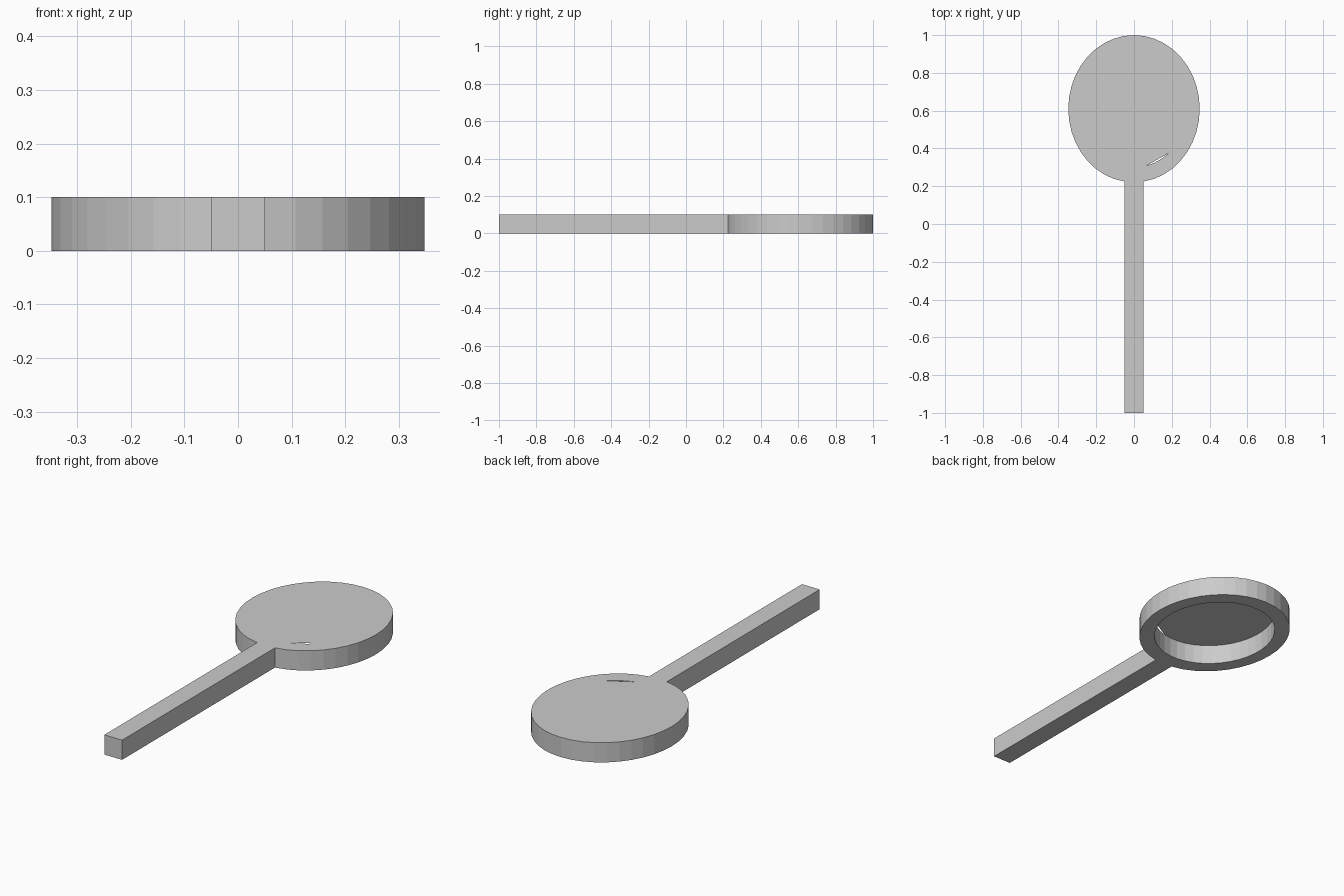
import bpy, bmesh
from math import cos, sin, radians

if "Cube" in bpy.data.objects:
    bpy.data.objects.remove(bpy.data.objects["Cube"])

CY = 0.61      # centre of the round head
H = 0.10       # thickness
N = 40         # sides of the head


def ellipse(rx, ry, start, count):
    step = 360 / N
    angles = [radians(start + i * step) for i in range(count)]
    return [(rx * cos(a), CY + ry * sin(a)) for a in angles]


def finish(name, bm):
    bmesh.ops.recalc_face_normals(bm, faces=bm.faces)
    mesh = bpy.data.meshes.new(name)
    bm.to_mesh(mesh)
    bm.free()
    obj = bpy.data.objects.new(name, mesh)
    bpy.context.collection.objects.link(obj)
    return obj


def add_loop(bm, points, z):
    verts = [bm.verts.new((x, y, z)) for x, y in points]
    return [bm.edges.new((v, verts[i - 1])) for i, v in enumerate(verts)]


# rim and handle: one outline with a hole, extruded upwards
outer = ellipse(0.348, 0.39, -81, N - 1)
outer[0] = (0.05, outer[0][1])
outer[-1] = (-0.05, outer[-1][1])
outer += [(-0.05, -1.0), (0.05, -1.0)]
inner = ellipse(0.28, 0.31, -49.5, N)

bm = bmesh.new()
edges = add_loop(bm, outer, 0) + add_loop(bm, inner, 0)
bmesh.ops.triangle_fill(bm, use_beauty=True, edges=edges)
bottom = bm.faces[:]
ret = bmesh.ops.extrude_face_region(bm, geom=bottom, use_keep_orig=True)
top_verts = [g for g in ret["geom"] if isinstance(g, bmesh.types.BMVert)]
bmesh.ops.translate(bm, verts=top_verts, vec=(0, 0, H))
bmesh.ops.dissolve_limit(bm, angle_limit=0.001, verts=bm.verts, edges=bm.edges)
finish("rim_and_handle", bm)

# lens: thin sheet flush with the top, leaving a narrow slit along one chord
bm = bmesh.new()
bm.faces.new([bm.verts.new((x, y, H)) for x, y in inner[:-2]])
finish("lens", bm)
